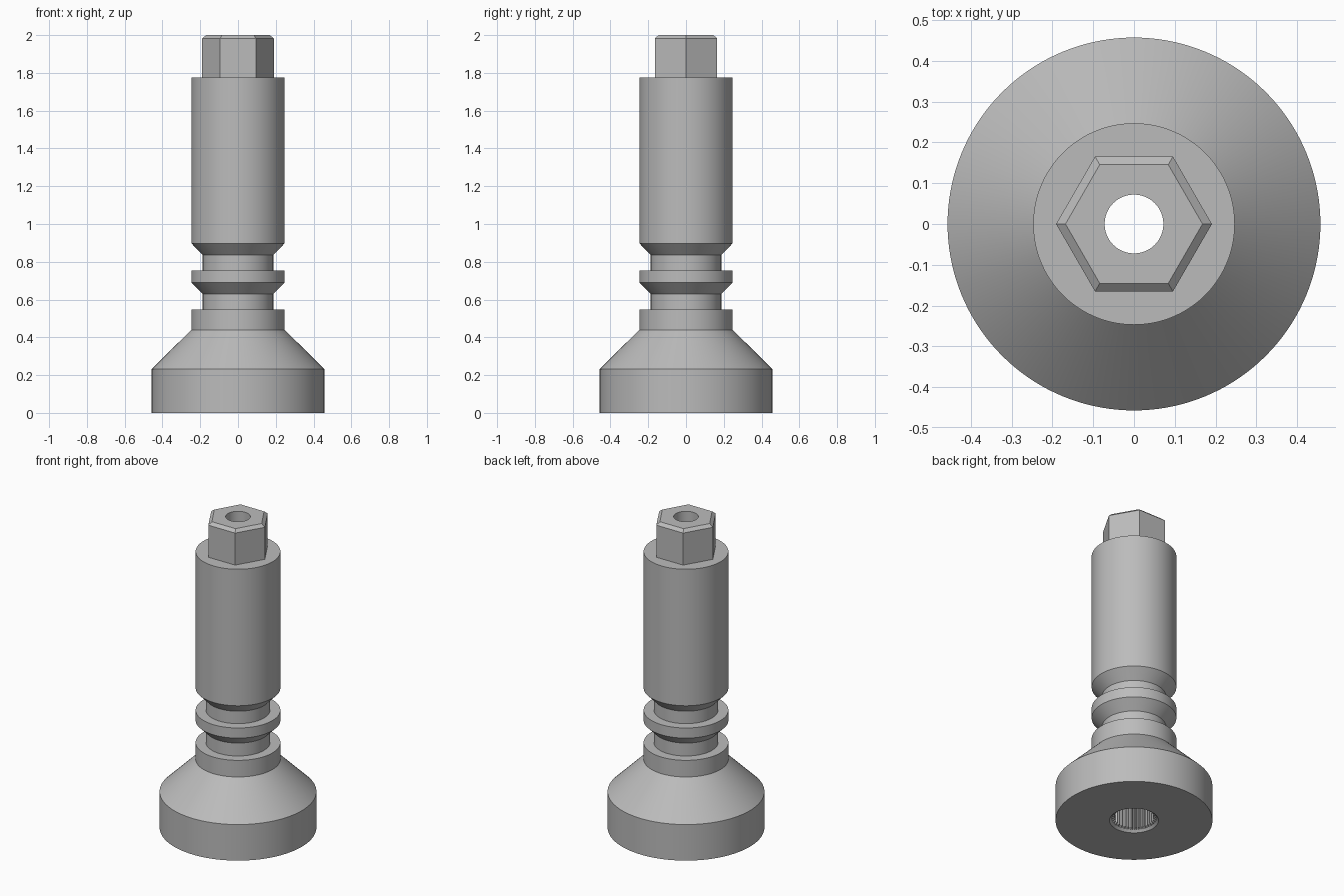
import bpy, bmesh, math

if "Cube" in bpy.data.objects:
    bpy.data.objects.remove(bpy.data.objects["Cube"])

N = 144                      # points per ring, shared by every part
steel = bpy.data.materials.new("grey steel")
steel.diffuse_color = (0.5, 0.5, 0.5, 1)
steel.use_nodes = True
steel.node_tree.nodes["Principled BSDF"].inputs["Base Color"].default_value = steel.diffuse_color


def circle(r):
    return lambda i: r


def hexagon(r):
    # corners on +x and -x
    def f(i):
        a = (i * 2 * math.pi / N) % (math.pi / 3) - math.pi / 6
        return r * math.cos(math.pi / 6) / math.cos(a)
    return f


def spline(r_in, r_out):
    # 36 teeth, four points each
    return lambda i: r_out if i % 4 < 2 else r_in


def loft(name, sections):
    """Skin a stack of (radius function, height) rings."""
    bm = bmesh.new()
    rings = []
    for f, z in sections:
        ring = []
        for i in range(N):
            a = 2 * math.pi * i / N
            ring.append(bm.verts.new((f(i) * math.cos(a), f(i) * math.sin(a), z)))
        rings.append(ring)
    for p, q in zip(rings, rings[1:]):
        for i in range(N):
            j = (i + 1) % N
            bm.faces.new((p[i], p[j], q[j], q[i]))
    me = bpy.data.meshes.new(name)
    bm.to_mesh(me)
    bm.free()
    me.materials.append(steel)
    ob = bpy.data.objects.new(name, me)
    bpy.context.collection.objects.link(ob)
    bpy.ops.object.select_all(action='DESELECT')
    ob.select_set(True)
    bpy.context.view_layer.objects.active = ob
    bpy.ops.object.shade_smooth_by_angle(angle=math.radians(25))
    return ob


MOUTH, BORE = 0.143, 0.072

# Flared base with its underside
loft("flared_base", [(circle(r), z) for r, z in [
    (MOUTH, 0), (0.457, 0), (0.457, 0.232), (0.247, 0.44)]])

# Shaft with two undercut grooves and a flat shoulder
loft("grooved_shaft", [(circle(r), z) for r, z in [
    (0.247, 0.44), (0.247, 0.547), (0.187, 0.547), (0.187, 0.63),
    (0.247, 0.69), (0.247, 0.755), (0.187, 0.755), (0.187, 0.835),
    (0.247, 0.898), (0.247, 1.776)]])

# Shoulder, hexagonal drive head and chamfer
loft("hex_head", [
    (circle(0.247), 1.776), (hexagon(0.191), 1.776), (hexagon(0.191), 1.982),
    (hexagon(0.168), 2.0), (circle(BORE), 2.0)])

# Through bore, opening into a splined socket with a chamfered mouth
loft("splined_bore", [
    (circle(BORE), 2.0), (circle(BORE), 0.5), (spline(0.115, 0.129), 0.5),
    (spline(0.115, 0.129), 0.022), (circle(0.13), 0.015), (circle(MOUTH), 0)])
